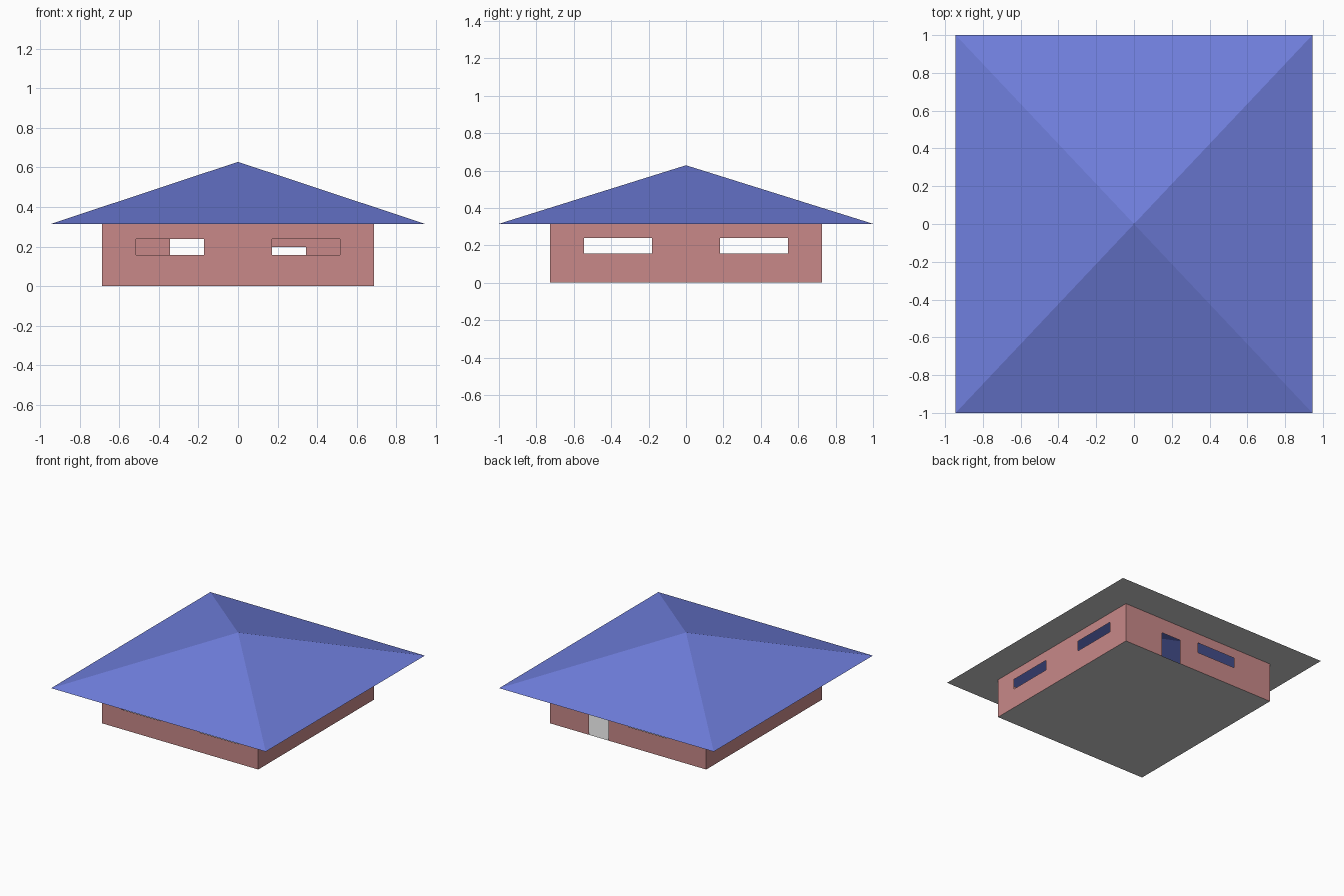
import bpy, bmesh
from mathutils import Vector

if "Cube" in bpy.data.objects:
    bpy.data.objects.remove(bpy.data.objects["Cube"])

WX, WY = 0.687, 0.727      # wall half sizes
RX, RY = 0.944, 1.0        # roof half sizes
EAVE, APEX = 0.315, 0.628
SILL, HEAD, DOOR_HEAD = 0.157, 0.238, 0.197


def material(name, rgb):
    m = bpy.data.materials.new(name)
    m.diffuse_color = (*rgb, 1)
    m.use_nodes = True
    m.node_tree.nodes["Principled BSDF"].inputs["Base Color"].default_value = m.diffuse_color
    return m


def finish(bm, name, mat=None):
    bmesh.ops.remove_doubles(bm, verts=bm.verts, dist=1e-5)
    me = bpy.data.meshes.new(name)
    bm.to_mesh(me)
    bm.free()
    ob = bpy.data.objects.new(name, me)
    bpy.context.collection.objects.link(ob)
    if mat:
        me.materials.append(mat)
    return ob


def rect(hx, hy, z):
    return [Vector(p) for p in ((-hx, -hy, z), (hx, -hy, z), (hx, hy, z), (-hx, hy, z))]


def face(bm, pts):
    bm.faces.new([bm.verts.new(p) for p in pts])


def wall(name, a, b, openings):
    """Sheet wall from a to b; openings are (u0, u1, z0, z1), u as a fraction."""
    us = sorted({0, 1, *(u for o in openings for u in o[:2])})
    zs = sorted({0, EAVE, *(z for o in openings for z in o[2:])})
    bm = bmesh.new()
    for u0, u1 in zip(us, us[1:]):
        for z0, z1 in zip(zs, zs[1:]):
            u, z = (u0 + u1) / 2, (z0 + z1) / 2
            if any(o[0] < u < o[1] and o[2] < z < o[3] for o in openings):
                continue
            p, q = a.lerp(b, u0), a.lerp(b, u1)
            face(bm, [(p.x, p.y, z0), (q.x, q.y, z0), (q.x, q.y, z1), (p.x, p.y, z1)])
    finish(bm, name, brick)


brick = material("brick", (0.58, 0.25, 0.25))
tile = material("roof_blue", (0.16, 0.21, 0.72))

# Walls with paired windows; the back has a door and one window
c = rect(WX, WY, 0)
pair = [(0.125, 0.375, SILL, HEAD), (0.625, 0.875, SILL, HEAD)]
wall("front_wall", c[0], c[1], pair)
wall("right_wall", c[1], c[2], pair)
wall("back_wall", c[2], c[3], [(0.25, 0.375, 0, DOOR_HEAD), (0.5, 0.75, SILL, HEAD)])
wall("left_wall", c[3], c[0], pair)

# Floor
bm = bmesh.new()
face(bm, c[::-1])
finish(bm, "floor")

# Pyramid roof, open to the room below
eaves = rect(RX, RY, EAVE)
bm = bmesh.new()
for i in range(4):
    face(bm, [eaves[i], eaves[(i + 1) % 4], Vector((0, 0, APEX))])
finish(bm, "roof", tile)

# Soffit ring under the overhang
inner = rect(WX, WY, EAVE)
bm = bmesh.new()
for i in range(4):
    j = (i + 1) % 4
    face(bm, [eaves[j], eaves[i], inner[i], inner[j]])
finish(bm, "soffit")
